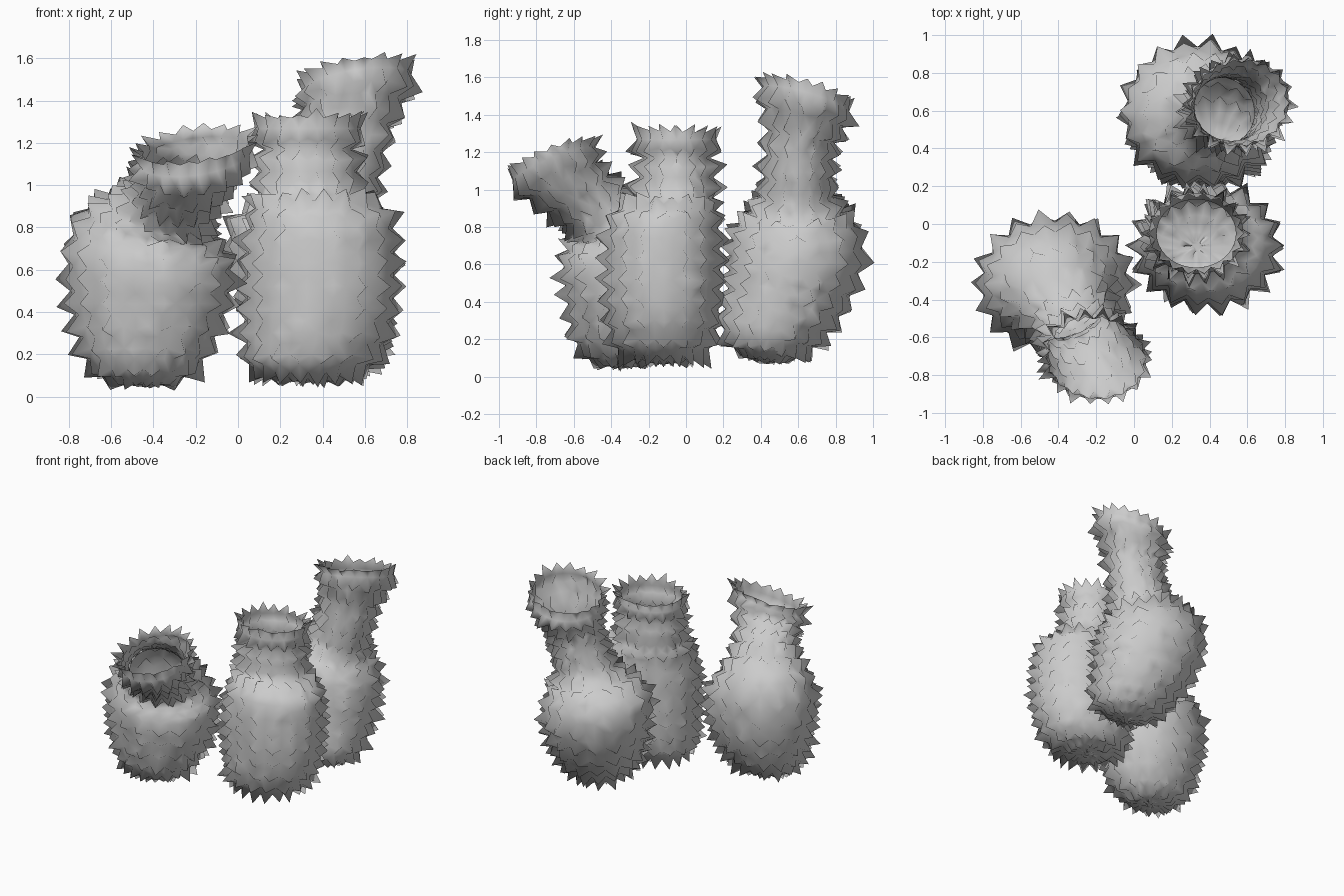
import bpy, bmesh, math, random
from mathutils import Vector

random.seed(4)
cube = bpy.data.objects.get("Cube")
if cube:
    bpy.data.objects.remove(cube)

grey = bpy.data.materials.new("stone grey")
grey.use_nodes = True
grey.diffuse_color = (0.6, 0.6, 0.6, 1)
grey.node_tree.nodes["Principled BSDF"].inputs["Base Color"].default_value = (0.6, 0.6, 0.6, 1)

SPIKES = 18
COLS = SPIKES * 2
STEP = 0.055


def spline(a, b, c, d, t):
    """Catmull-Rom blend of four control rings."""
    return [0.5 * (2 * q + (r - p) * t + (2 * p - 5 * q + 4 * r - s) * t * t
                   + (3 * q - p - 3 * r + s) * t ** 3) for p, q, r, s in zip(a, b, c, d)]


def resample(rings):
    """Evenly spaced rings along the profile, an odd count so the rim has spikes."""
    pts = [rings[0]] + rings + [rings[-1]]
    fine = [spline(*pts[i:i + 4], k / 30) for i in range(len(rings) - 1) for k in range(30)]
    fine.append(rings[-1])
    dist = [0]
    for a, b in zip(fine, fine[1:]):
        dist.append(dist[-1] + math.dist(a[:4], b[:4]))
    count = 2 * round(dist[-1] / STEP / 2)
    out, j = [], 0
    for i in range(count + 1):
        while j < len(dist) - 1 and dist[j] < dist[-1] * i / count - 1e-6:
            j += 1
        out.append(fine[j])
    return out


def spiny_vase(name, rings, depth, height=0.068):
    """Open vase; rings hold centre x, y, z, radius, tilt x, tilt y."""
    bm = bmesh.new()
    rows = []
    for x, y, z, r, tx, ty in resample(rings):
        axis = Vector((tx, ty, 1)).normalized()
        side = Vector((0, 1, 0)).cross(axis).normalized()
        back = axis.cross(side)
        row = []
        for c in range(COLS):
            a = math.tau * c / COLS
            p = Vector((x, y, z)) + side * (r * math.cos(a)) + back * (r * depth * math.sin(a))
            row.append(bm.verts.new(p))
        rows.append((row, r))
    # walls and base
    for (low, _), (high, _) in zip(rows, rows[1:]):
        for c in range(COLS):
            d = (c + 1) % COLS
            bm.faces.new((low[c], low[d], high[d], high[c]))
    bm.faces.new(list(reversed(rows[0][0])))
    bm.normal_update()
    # pull every second vertex of every second ring out into a spike
    moves = []
    for i, (row, r) in enumerate(rows):
        if i % 2 == 0:
            size = height * max(0, min(1, (r - 0.1) / 0.1))
            for v in row[::2]:
                jitter = Vector([random.uniform(-0.012, 0.012) for _ in range(3)])
                moves.append((v, v.normal * size * random.uniform(0.6, 1.2) + jitter))
    for v, m in moves:
        v.co += m
    bmesh.ops.triangulate(bm, faces=[f for f in bm.faces if len(f.verts) == 4])
    for f in bm.faces:
        f.smooth = True
    mesh = bpy.data.meshes.new(name)
    bm.to_mesh(mesh)
    bm.free()
    mesh.materials.append(grey)
    obj = bpy.data.objects.new(name, mesh)
    bpy.context.collection.objects.link(obj)


# squat vase with its neck bent to the front
spiny_vase("front_vase", [
    (-.45, -.35, .05, .03, 0, 0), (-.45, -.35, .08, .17, 0, 0),
    (-.44, -.34, .19, .28, 0, 0), (-.42, -.32, .42, .36, 0, 0),
    (-.42, -.32, .64, .38, .05, -.1), (-.42, -.34, .8, .31, .2, -.25),
    (-.33, -.49, .91, .21, .3, -.6), (-.24, -.65, 1.04, .23, 0, -.55),
    (-.2, -.71, 1.14, .27, -.15, -.4), (-.2, -.71, 1.18, .25, -.15, -.38)], .88)

# upright vase with a rippled neck
spiny_vase("middle_vase", [
    (.33, -.12, .07, .03, 0, 0), (.33, -.12, .1, .2, 0, 0),
    (.34, -.12, .16, .29, 0, 0), (.38, -.12, .35, .34, 0, 0),
    (.39, -.12, .65, .35, 0, 0), (.39, -.11, .86, .32, 0, 0),
    (.34, -.06, .96, .24, 0, 0), (.33, -.05, 1.1, .23, 0, 0),
    (.33, -.05, 1.18, .21, 0, 0), (.33, -.05, 1.27, .25, 0, 0),
    (.33, -.05, 1.31, .22, 0, .05)], .86)

# tall leaning vase with a slanted mouth
spiny_vase("back_vase", [
    (.42, .41, .08, .03, 0, .15), (.42, .42, .11, .15, 0, .15),
    (.41, .44, .2, .26, 0, .2), (.37, .53, .42, .34, 0, .25),
    (.34, .59, .66, .38, .1, .1), (.35, .59, .81, .34, .15, 0),
    (.42, .59, .92, .22, .2, 0), (.48, .6, 1.1, .19, .15, 0),
    (.52, .62, 1.3, .2, 0, .2), (.56, .64, 1.46, .26, -.15, .28),
    (.56, .64, 1.53, .24, -.15, .28)], .92)
